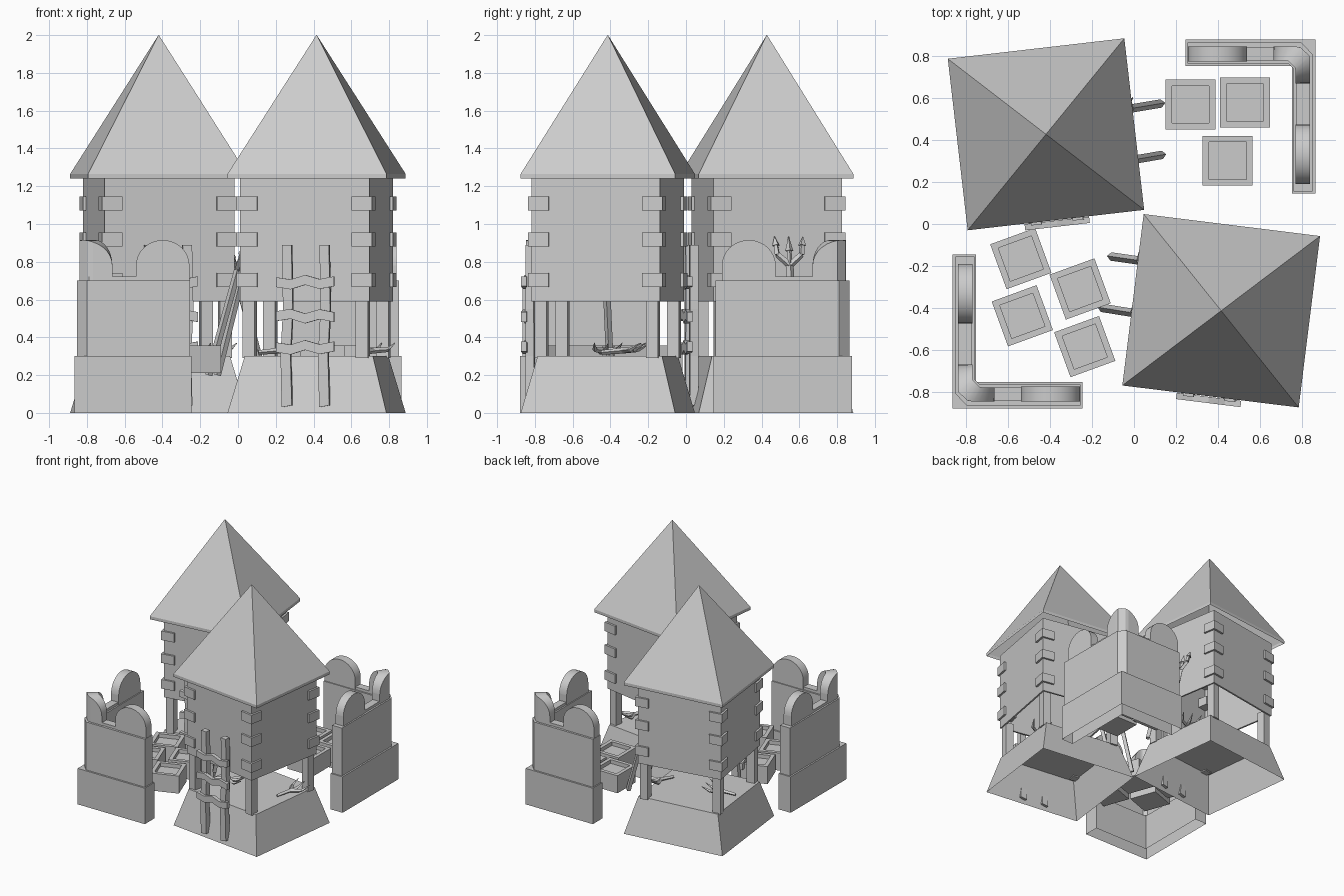
import bpy, bmesh, math
from mathutils import Vector, Matrix

old = bpy.data.objects.get("Cube")
if old:
    bpy.data.objects.remove(old)

stone = bpy.data.materials.new("plain_grey")
stone.use_nodes = True
GREY = (0.6, 0.6, 0.6, 1)
stone.diffuse_color = GREY
stone.node_tree.nodes["Principled BSDF"].inputs["Base Color"].default_value = GREY


def finish(name, bm, matrix=Matrix()):
    bmesh.ops.recalc_face_normals(bm, faces=bm.faces)
    mesh = bpy.data.meshes.new(name)
    bm.to_mesh(mesh)
    bm.free()
    mesh.materials.append(stone)
    obj = bpy.data.objects.new(name, mesh)
    obj.matrix_world = matrix
    bpy.context.collection.objects.link(obj)
    return obj


def place(x, y, deg):
    return Matrix.Translation((x, y, 0)) @ Matrix.Rotation(math.radians(deg), 4, "Z")


def add_box(bm, center, size):
    m = Matrix.Translation(center) @ Matrix.Diagonal((*size, 1))
    bmesh.ops.create_cube(bm, size=1, matrix=m)


def loft(name, rings, matrix=Matrix(), caps=(True, True)):
    """Skin a stack of equal-length point rings."""
    bm = bmesh.new()
    vs = [[bm.verts.new(p) for p in ring] for ring in rings]
    n = len(vs[0])
    for a, b in zip(vs, vs[1:]):
        for i in range(n):
            bm.faces.new((a[i], a[(i + 1) % n], b[(i + 1) % n], b[i]))
    if caps[0]:
        bm.faces.new(vs[0])
    if caps[1]:
        bm.faces.new(vs[-1])
    return finish(name, bm, matrix)


def rect(hx, hy, z):
    return [(-hx, -hy, z), (hx, -hy, z), (hx, hy, z), (-hx, hy, z)]


def prism(name, outline, z0, z1, matrix=Matrix(), caps=(True, True)):
    return loft(name, [[(x, y, z) for x, y in outline] for z in (z0, z1)], matrix, caps)


def add_stick(bm, pts, radii):
    """Tapered four-sided stick along a path."""
    for a, b, r1, r2 in zip(pts, pts[1:], radii, radii[1:]):
        a, b = Vector(a), Vector(b)
        d = b - a
        m = Matrix.Translation((a + b) / 2) @ d.to_track_quat("Z", "Y").to_matrix().to_4x4()
        bmesh.ops.create_cone(bm, cap_ends=True, segments=4, radius1=r1, radius2=r2,
                              depth=d.length, matrix=m)


def fork(name, foot, head):
    """Three-tined fork, from handle foot to head."""
    bm = bmesh.new()
    foot, head, side = Vector(foot), Vector(head), Vector((0, 0.075, 0))
    up = (head - foot).normalized()
    add_stick(bm, [foot, head], [0.02, 0.02])
    for k in (-1, 0, 1):
        root = head + side * k * 0.85 + up * 0.06 * abs(k)
        tip = head + side * k + up * 0.16
        add_stick(bm, [head, root, (root + tip) / 2], [0.018, 0.016, 0.012])
        add_stick(bm, [(root + tip) / 2, tip], [0.022, 0.001])
    finish(name, bm)


def tower(tag, cx, cy, deg, room_deg):
    m = place(cx, cy, deg)
    # hollow sloping base and roof with thin eave, both open below
    loft(tag + "_base", [rect(0.424, 0.412, 0), rect(0.342, 0.332, 0.3)], m, (False, True))
    loft(tag + "_roof", [rect(0.424, 0.412, 1.24), rect(0.424, 0.412, 1.265),
                         rect(0.001, 0.001, 2.0)], m, (False, True))
    # room walls, turned a little further than the roof
    m = place(cx, cy, room_deg)
    body = loft(tag + "_room_walls", [rect(0.348, 0.345, 0.59), rect(0.348, 0.345, 1.25)], m,
                (False, False))
    shell = body.modifiers.new("thickness", "SOLIDIFY")
    shell.thickness = 0.02
    # corner posts and corner stones
    posts, stones = bmesh.new(), bmesh.new()
    for sx in (-1, 1):
        for sy in (-1, 1):
            add_box(posts, (sx * 0.305, sy * 0.3, 0.45), (0.065, 0.065, 0.32))
            for z in (0.703, 0.918, 1.108):
                add_box(stones, (sx * 0.309, sy * 0.306, z), (0.11, 0.11, 0.075))
    finish(tag + "_posts", posts, m)
    finish(tag + "_corner_stones", stones, m)


def ladder(tag, cx, cy, deg):
    m = place(cx, cy, deg) @ Matrix.Rotation(math.pi / 2, 4, "X")
    for side, label in ((-1, "left"), (1, "right")):
        x = side * 0.1
        outline = [(x - 0.027, 0.03), (x + 0.027, 0.04), (x + 0.02, 0.3), (x + 0.032, 0.55),
                   (x + 0.025, 0.89), (x - 0.025, 0.89), (x - 0.02, 0.55), (x - 0.033, 0.3)]
        prism(f"{tag}_ladder_{label}_rail", outline, -0.02, 0.025, m)
    wave = [0, -0.012, 0.012, -0.01, 0.005]
    for i, z in enumerate((0.345, 0.51, 0.69)):
        xs = [-0.155 + 0.0775 * k for k in range(5)]
        flip = -1 if i == 1 else 1
        low = [(x, z - 0.024 + flip * w) for x, w in zip(xs, wave)]
        high = [(x, z + 0.028 + flip * w) for x, w in zip(xs, wave)]
        prism(f"{tag}_ladder_rung_{i + 1}", low + high[::-1], 0.015, 0.045, m)


def merlon(name, path, matrix):
    """Arched battlement following (inner, outer) point pairs."""
    mids = [(Vector(a) + Vector(b)) / 2 for a, b in path]
    run = [0]
    for a, b in zip(mids, mids[1:]):
        run.append(run[-1] + (b - a).length)
    rings = []
    steps = 16
    for k in range(steps + 1):
        t = -math.cos(math.pi * k / steps)
        s = (t + 1) / 2 * run[-1]
        j = max(i for i in range(len(run) - 1) if run[i] <= s + 1e-9)
        f = (s - run[j]) / (run[j + 1] - run[j])
        a = Vector(path[j][0]).lerp(Vector(path[j + 1][0]), f)
        b = Vector(path[j][1]).lerp(Vector(path[j + 1][1]), f)
        h = 0.78 + 0.135 * math.sqrt(max(0, 1 - t * t))
        rings.append([(*a, 0.69), (*b, 0.69), (*b, h), (*a, h)])
    obj = loft(name, rings, matrix)
    for p in obj.data.polygons:
        p.use_smooth = len(p.vertices) == 4 and abs(p.normal.z) > 0.05


def wall(tag, deg):
    m = Matrix.Rotation(math.radians(deg), 4, "Z")
    prism(tag + "_wall_footing", [(0.245, 0.88), (0.865, 0.88), (0.865, 0.145), (0.755, 0.145),
                                  (0.755, 0.755), (0.245, 0.755)], 0, 0.3, m, (False, True))
    prism(tag + "_wall", [(0.255, 0.865), (0.8, 0.865), (0.852, 0.81), (0.852, 0.155), (0.762, 0.155),
                          (0.762, 0.74), (0.735, 0.767), (0.255, 0.767)], 0.3, 0.7, m)
    # low ridge joining the merlons
    prism(tag + "_wall_ridge", [(0.257, 0.845), (0.79, 0.845), (0.837, 0.8), (0.837, 0.19),
                                (0.775, 0.19), (0.775, 0.745), (0.735, 0.78), (0.257, 0.78)],
          0.69, 0.722, m)
    merlon(tag + "_merlon_a", [((0.257, 0.775), (0.257, 0.848)), ((0.54, 0.775), (0.54, 0.848))], m)
    merlon(tag + "_merlon_b", [((0.77, 0.19), (0.84, 0.19)), ((0.77, 0.475), (0.84, 0.475))], m)
    merlon(tag + "_merlon_corner", [((0.665, 0.78), (0.665, 0.848)), ((0.735, 0.78), (0.79, 0.848)),
                                    ((0.77, 0.745), (0.84, 0.8)), ((0.77, 0.67), (0.84, 0.67))], m)


def crate(name, x, y, deg, size):
    """Box with a flat rim around a shallow straight-sided recess."""
    h, r = size / 2, size / 2 - 0.03
    loft(name, [rect(h, h, 0.21), rect(h, h, 0.356), rect(r, r, 0.356), rect(r, r, 0.325)],
         place(x, y, deg))


def kindling(tag, cx, cy):
    """Crooked branches lying on the tower floor."""
    for i, (x, y, turn) in enumerate(((-0.19, -0.02, 10), (0.3, 0.08, 70))):
        bm = bmesh.new()
        m = Matrix.Translation((0, 0, 0.31)) @ place(cx + x, cy + y, turn)
        for k in (-1, 0, 1):
            add_stick(bm, [(-0.12, 0, 0.01), (0, 0, 0.02), (0.06, 0.06 * k, 0.025), (0.13, 0.075 * k, 0.06)],
                      [0.012, 0.016, 0.013, 0.002])
        finish(f"{tag}_floor_branch_{i + 1}", bm, m)


# two towers with their ladders
tower("front_tower", 0.416, -0.414, -7.1, -10.5)
tower("back_tower", -0.42, 0.428, 6.6, 9.5)
ladder("front_tower", 0.36, -0.81, -7.1)
ladder("back_tower", -0.37, 0.032, 6.6)
kindling("front_tower", 0.416, -0.414)
kindling("back_tower", -0.42, 0.428)

# forks leaning on the facing tower walls
fork("front_tower_fork_1", (-0.155, -0.4, 0.2), (0.0, -0.425, 0.76))
fork("front_tower_fork_2", (-0.11, -0.155, 0.2), (0.03, -0.175, 0.76))
fork("back_tower_fork_1", (0.13, 0.575, 0.2), (-0.02, 0.55, 0.78))
fork("back_tower_fork_2", (0.135, 0.33, 0.2), (-0.01, 0.305, 0.74))

# corner walls
wall("back_left", 0)
wall("front_right", 180)

# crates in the yards
for i, (x, y) in enumerate(((-0.54, -0.165), (-0.257, -0.31), (-0.533, -0.438), (-0.235, -0.585))):
    crate(f"front_crate_{i + 1}", x, y, 20, 0.228)
for i, (x, y) in enumerate(((0.27, 0.57), (0.53, 0.58), (0.447, 0.302))):
    crate(f"back_crate_{i + 1}", x, y, 0, 0.238)
